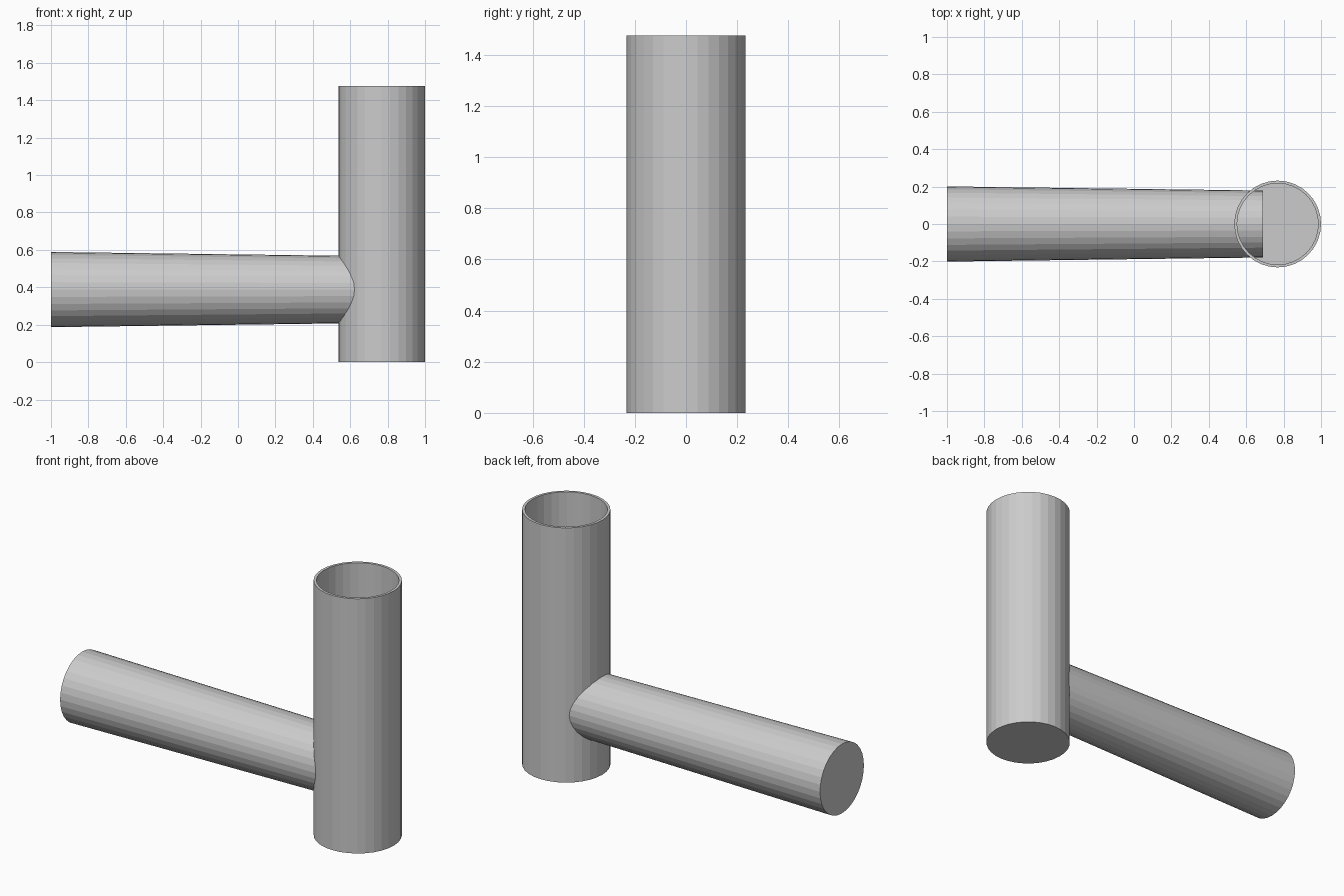
import bpy, bmesh
from math import cos, sin, tau
from mathutils import Matrix

if "Cube" in bpy.data.objects:
    bpy.data.objects.remove(bpy.data.objects["Cube"])

SIDES = 32


def lathe(name, profile, matrix):
    """Spin (radius, height) rings about local z, capping both ends."""
    bm = bmesh.new()
    rings = [[bm.verts.new((r * sin(tau * i / SIDES), r * cos(tau * i / SIDES), z))
              for i in range(SIDES)] for r, z in profile]
    for a, b in zip(rings, rings[1:]):
        for i in range(SIDES):
            j = (i + 1) % SIDES
            bm.faces.new((a[i], a[j], b[j], b[i]))
    bm.faces.new(rings[0])
    bm.faces.new(rings[-1])
    bmesh.ops.recalc_face_normals(bm, faces=bm.faces)
    mesh = bpy.data.meshes.new(name)
    bm.to_mesh(mesh)
    bm.free()
    obj = bpy.data.objects.new(name, mesh)
    obj.matrix_world = matrix
    bpy.context.collection.objects.link(obj)
    return obj


# Open-topped cup with a thin wall and floor
lathe("cup", [(0.232, 0), (0.232, 1.476), (0.217, 1.476), (0.217, 0.015)],
      Matrix.Translation((0.768, 0, 0)))

# Tapered handle running sideways, its narrow end poking into the cup
lathe("handle", [(0.201, 0), (0.179, 1.69)],
      Matrix.Translation((-1, 0, 0.388)) @ Matrix.Rotation(tau / 4, 4, 'Y'))
